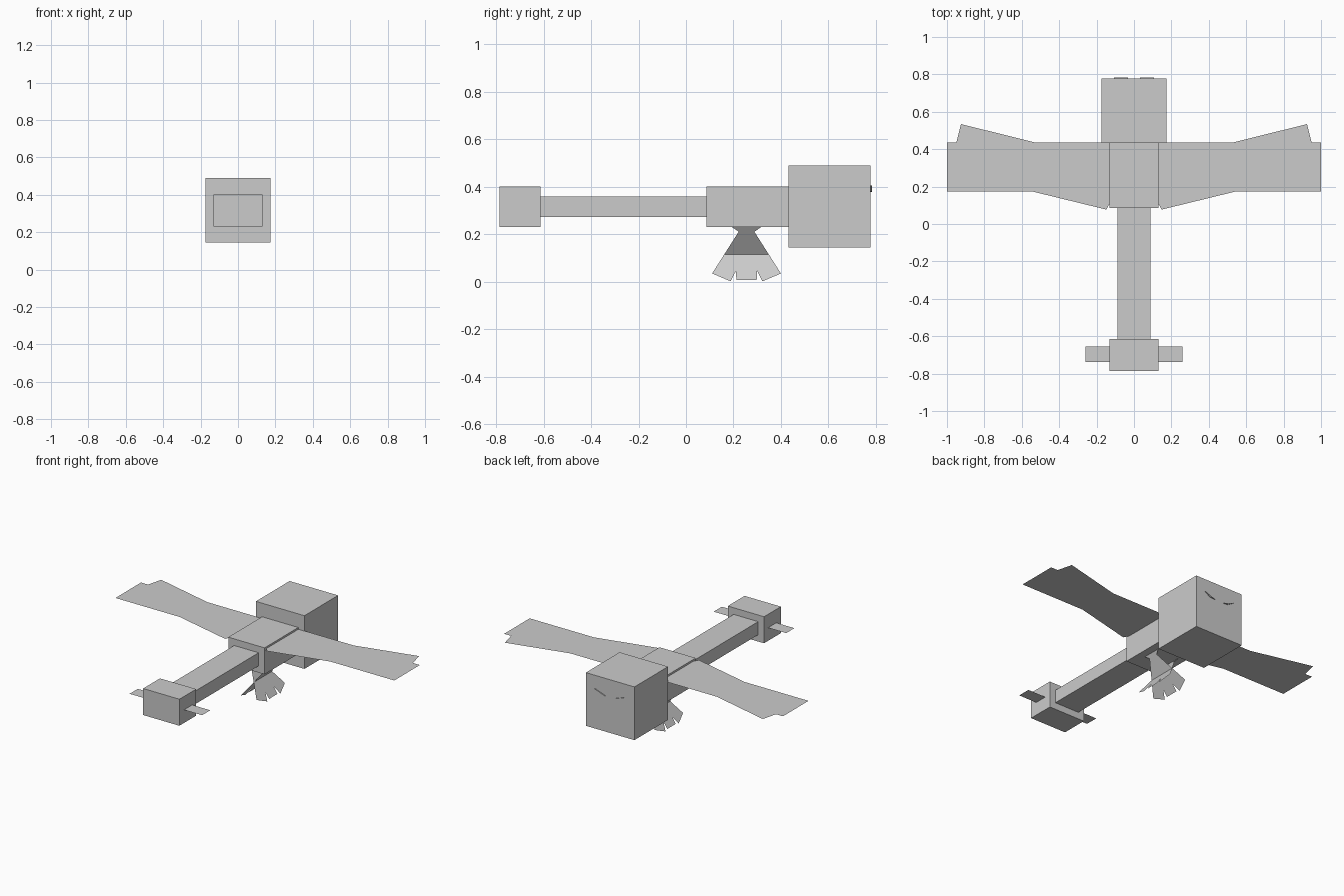
import bpy

if "Cube" in bpy.data.objects:
    bpy.data.objects.remove(bpy.data.objects["Cube"])


def make_mesh(name, verts, faces):
    mesh = bpy.data.meshes.new(name)
    mesh.from_pydata(verts, [], faces)
    mesh.update()
    obj = bpy.data.objects.new(name, mesh)
    bpy.context.collection.objects.link(obj)
    return obj


def box(name, half_x, y0, y1, z0, z1):
    bpy.ops.mesh.primitive_cube_add(size=1, location=(0, (y0 + y1) / 2, (z0 + z1) / 2))
    obj = bpy.context.object
    obj.name = name
    obj.scale = (half_x * 2, y1 - y0, z1 - z0)
    bpy.ops.object.transform_apply(location=False, rotation=False, scale=True)


def panel(name, points):
    return make_mesh(name, points, [list(range(len(points)))])


def flat_pair(name, outline, z):
    # mirrored flat panels facing up (outline runs counterclockwise)
    panel("right_" + name, [(x, y, z) for x, y in outline])
    panel("left_" + name, [(-x, y, z) for x, y in reversed(outline)])


# Main blocks
box("head", 0.174, 0.432, 0.777, 0.145, 0.49)
box("body", 0.13, 0.086, 0.432, 0.23, 0.402)
box("tail_boom", 0.088, -0.614, 0.086, 0.274, 0.359)
box("tail_block", 0.13, -0.786, -0.614, 0.23, 0.402)

# Wings
flat_pair("wing", [(0.13, 0.11), (0.147, 0.077), (0.54, 0.173), (1.0, 0.173),
                   (1.0, 0.435), (0.95, 0.435), (0.925, 0.534), (0.525, 0.435),
                   (0.13, 0.435)], 0.39)

# Tail fins
flat_pair("tail_fin", [(0.13, -0.739), (0.26, -0.739), (0.26, -0.655), (0.13, -0.655)], 0.315)

# Clawed feet: two slanted fans crossing each other, mirrored along y too
CY, CROSS_Z, SLOPE = 0.255, 0.115, 0.7
half = [(0.061, 0.23), (0.033, 0.211), (0.145, 0.035), (0.067, 0.002),
        (0.044, 0.047), (0.043, 0.008)]
fan = [(CY - d, z) for d, z in half] + [(CY + d, z) for d, z in reversed(half)]
for side, name in ((1, "right_foot"), (-1, "left_foot")):
    panel(name, [(side * SLOPE * (CROSS_Z - z), y, z) for y, z in fan])

# Slanted eyes: thin raised wedges on the head
for side, name in ((1, "right_eye"), (-1, "left_eye")):
    tri = [(0.108, 0.405), (0.033, 0.378), (0.068, 0.381)]
    verts = [(side * x, y, z) for y in (0.775, 0.783) for x, z in tri]
    faces = [(0, 2, 1), (3, 4, 5), (0, 1, 4, 3), (1, 2, 5, 4), (2, 0, 3, 5)]
    make_mesh(name, verts, faces if side < 0 else [f[::-1] for f in faces])
